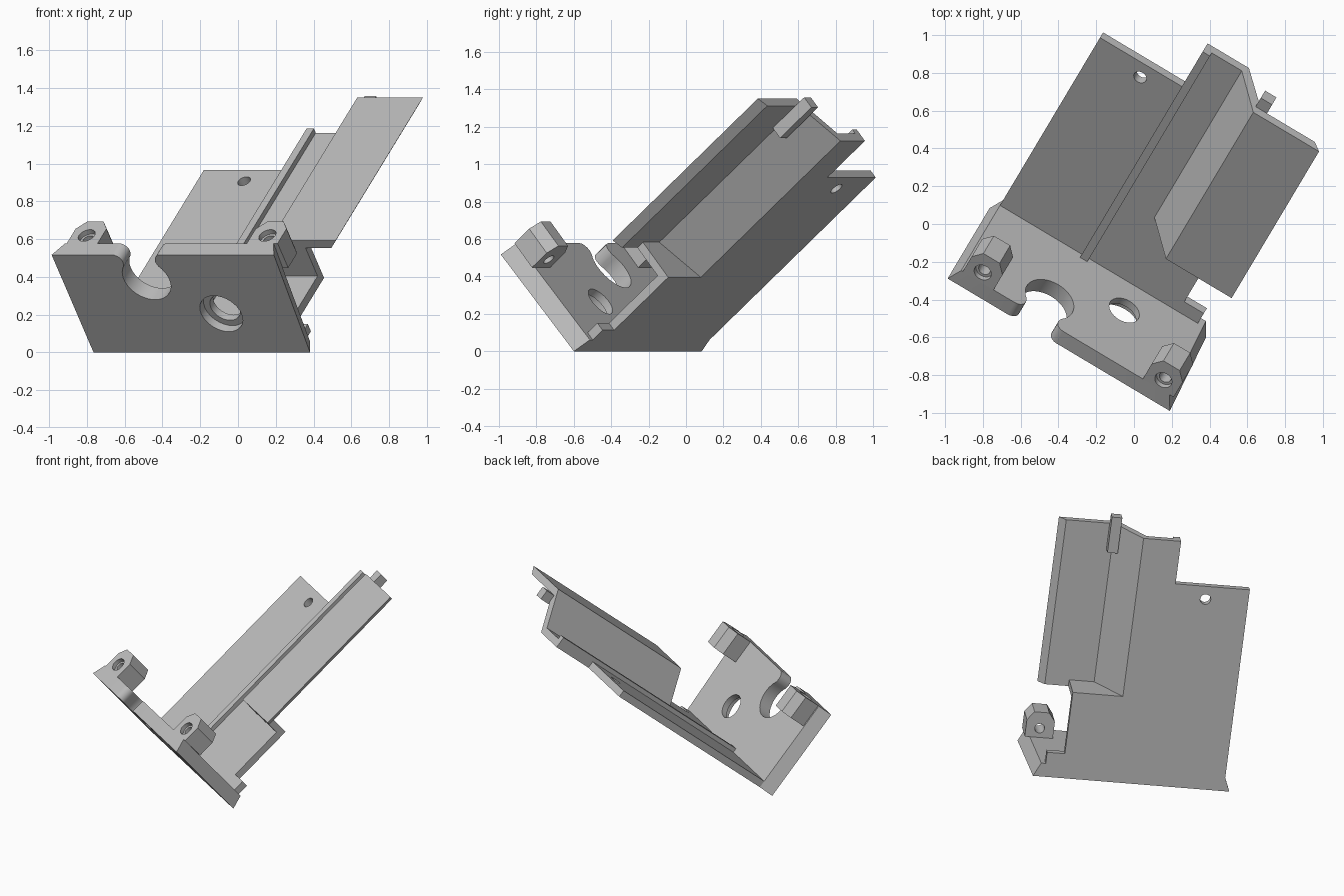
import bpy, bmesh
from math import radians, sin, cos, pi
from mathutils import Matrix, Vector

cube = bpy.data.objects.get("Cube")
if cube:
    bpy.data.objects.remove(cube, do_unlink=True)

# Tilted frame of the bracket: x across, y up the back plate, z off the plate
FRAME = Matrix.Rotation(radians(-30.8), 4, 'Z') @ Matrix.Rotation(radians(40), 4, 'X')

grey = bpy.data.materials.new("light_grey")
grey.use_nodes = True
COLOUR = (0.5, 0.5, 0.5, 1)
grey.diffuse_color = COLOUR
grey.node_tree.nodes["Principled BSDF"].inputs["Base Color"].default_value = COLOUR


def prism(name, outline, start, end, axis):
    """Extrude an outline along the local y or z axis."""
    def place(p, t):
        return Vector((p[0], t, p[1])) if axis == 'Y' else Vector((p[0], p[1], t))
    bm = bmesh.new()
    low = [bm.verts.new(place(p, start)) for p in outline]
    high = [bm.verts.new(place(p, end)) for p in outline]
    bm.faces.new(low)
    bm.faces.new(high[::-1])
    for i in range(len(low)):
        j = (i + 1) % len(low)
        bm.faces.new((low[j], low[i], high[i], high[j]))
    bmesh.ops.recalc_face_normals(bm, faces=bm.faces)
    mesh = bpy.data.meshes.new(name)
    bm.to_mesh(mesh)
    bm.free()
    mesh.materials.append(grey)
    ob = bpy.data.objects.new(name, mesh)
    bpy.context.collection.objects.link(ob)
    ob.matrix_world = FRAME
    return ob


def arc(cx, cy, r, a0, a1, steps):
    return [(cx + r * cos(radians(a0 + (a1 - a0) * i / steps)),
             cy + r * sin(radians(a0 + (a1 - a0) * i / steps))) for i in range(steps + 1)]


def rect(x0, y0, x1, y1):
    return [(x0, y0), (x1, y0), (x1, y1), (x0, y1)]


def drill(ob, x, y, r, start, end, axis):
    """Cut a round hole and remove the cutter."""
    cutter = prism("hole_cutter", arc(x, y, r, 0, 360, 32)[:-1], start, end, axis)
    cutter.hide_render = True
    mod = ob.modifiers.new("hole", 'BOOLEAN')
    mod.operation, mod.solver, mod.object = 'DIFFERENCE', 'EXACT', cutter
    bpy.context.view_layer.update()
    mesh = bpy.data.meshes.new_from_object(ob.evaluated_get(bpy.context.evaluated_depsgraph_get()))
    ob.modifiers.clear()
    ob.data = mesh
    bpy.data.objects.remove(cutter, do_unlink=True)


BOTTOM, PLATE, TOP = 0.205, 0.255, 0.88
FRONT, BACK, STEP = -0.245, -0.15, 0.325

# Back plate with side notch and screw hole
back_plate = prism("back_plate", [
    (-0.66, BACK), (0.56, BACK), (0.56, -0.07), (0.44, -0.07), (0.44, STEP),
    (-0.155, STEP), (-0.155, 1.2), (-0.66, 1.2)], BOTTOM, PLATE, 'Z')
drill(back_plate, -0.37, 1.107, 0.036, 0.1, 0.4, 'Z')

# Stepped rail: flat strip, sloped web and raised flange
prism("stepped_rail", [
    (-0.155, 0.285), (-0.11, 0.285), (-0.11, PLATE), (0.075, PLATE), (0.24, 0.5),
    (0.645, 0.5), (0.60, 0.45), (0.27, 0.45), (0.10, BOTTOM), (-0.155, BOTTOM)],
    STEP, 1.505, 'Y')
prism("ridge", rect(-0.155, PLATE, -0.11, 0.285), BACK, STEP, 'Y')
prism("rail_end_wall", [(0.10, BOTTOM), (0.44, BOTTOM), (0.44, 0.45), (0.27, 0.45)],
      STEP, 0.37, 'Y')
prism("rail_tab", rect(0.235, 0.38, 0.305, 0.45), 1.32, 1.575, 'Y')

# Front wall with an open round slot in its top edge
SX, SZ = -0.18, 0.71
outline = [(-0.70, BOTTOM), (0.635, BOTTOM), (0.67, TOP)]
outline += arc(SX + 0.15, TOP - 0.05, 0.05, 90, 200, 6)
outline += arc(SX, SZ, 0.14, 40, -220, 28)
outline += arc(SX - 0.15, TOP - 0.05, 0.05, -20, 90, 6)
outline += [(-0.70, TOP)]
front_wall = prism("front_wall", outline, FRONT, BACK, 'Y')
# Flared sides: the wall narrows towards its back
for v in front_wall.data.vertices:
    if v.co.y > FRONT + 0.01 and abs(v.co.x) > 0.6:
        v.co.x = -0.66 if v.co.x < 0 else v.co.x - 0.045
drill(front_wall, 0.19, 0.473, 0.124, -0.4, -0.195, 'Y')
drill(front_wall, 0.19, 0.473, 0.087, -0.4, 0.0, 'Y')

# Mirrored mounting ears with stepped screw holes
for side, s in (("right", -1), ("left", 1)):
    ear = prism(side + "_mounting_ear", [(s * x, y) for x, y in (
        (0.46, BACK), (0.65, BACK), (0.65, -0.03), (0.605, 0.03),
        (0.505, 0.03), (0.46, -0.03))], 0.71, TOP, 'Z')
    drill(ear, s * 0.557, -0.085, 0.048, 0.85, 1.0, 'Z')
    drill(ear, s * 0.557, -0.085, 0.033, 0.6, 1.0, 'Z')

# Crisp flat faces, smooth hole walls
bpy.ops.object.select_all(action='DESELECT')
for ob in (back_plate, front_wall):
    ob.select_set(True)
    bpy.context.view_layer.objects.active = ob
bpy.ops.object.shade_smooth_by_angle(angle=radians(25))
